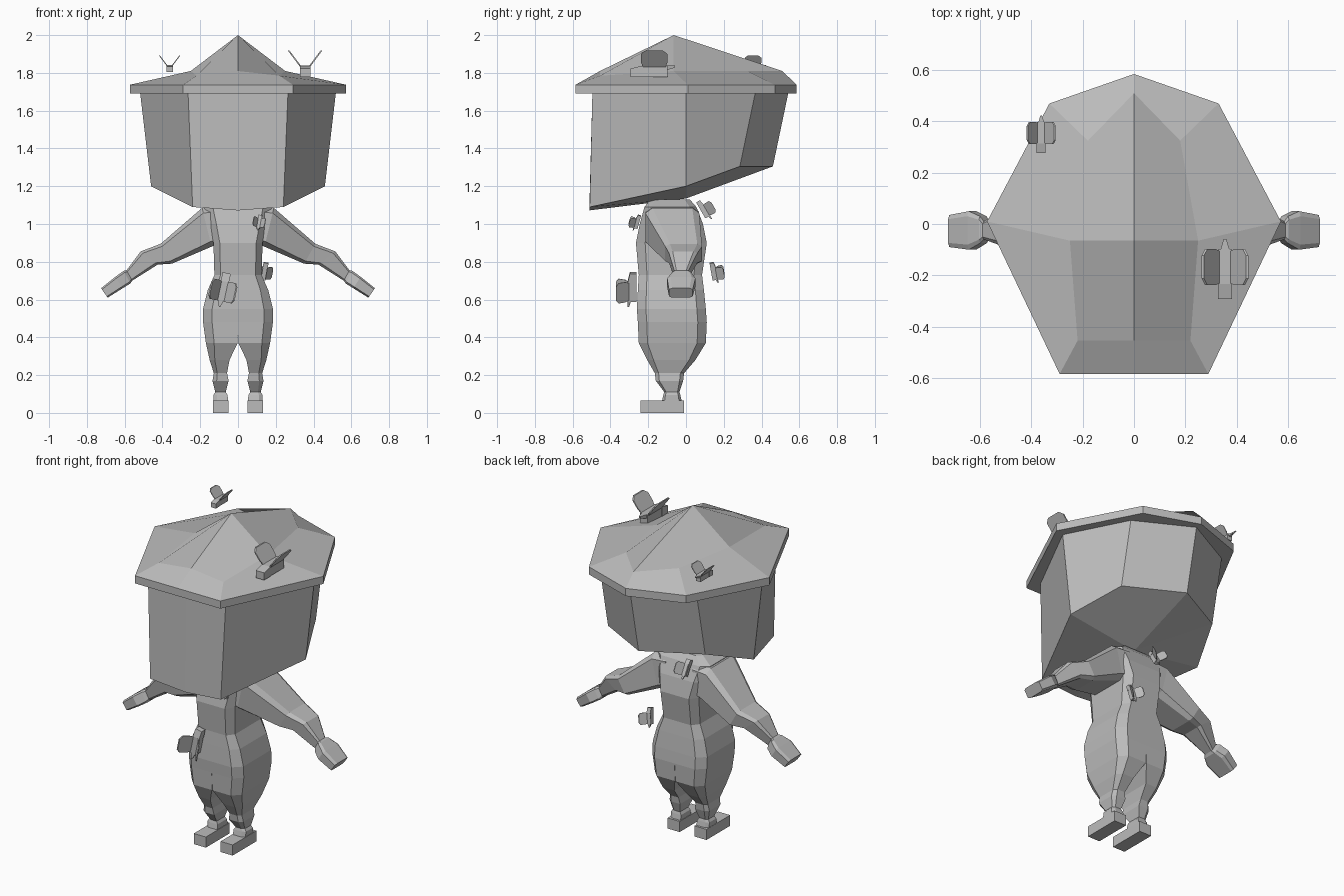
import bpy, bmesh
from math import radians
from mathutils import Matrix, Vector, Euler

cube = bpy.data.objects.get("Cube")
if cube:
    bpy.data.objects.remove(cube, do_unlink=True)

GREY = (0.5, 0.5, 0.5, 1.0)
mat = bpy.data.materials.new("plain grey")
mat.use_nodes = True
mat.diffuse_color = GREY
mat.node_tree.nodes["Principled BSDF"].inputs["Base Color"].default_value = GREY


def add_loft(bm, rings, cap_start=True, cap_end=True):
    """Skin a list of equal-length point rings and return their vertices."""
    loops = [[bm.verts.new(p) for p in ring] for ring in rings]
    n = len(loops[0])
    for a, b in zip(loops, loops[1:]):
        for i in range(n):
            j = (i + 1) % n
            bm.faces.new((a[i], a[j], b[j], b[i]))
    if cap_start:
        bm.faces.new(loops[0])
    if cap_end:
        bm.faces.new(loops[-1])
    return loops


def add_tip(bm, loop, point, step):
    """Close a ring with facets meeting at a point, each spanning some ring edges."""
    tip = bm.verts.new(point)
    for i in range(0, len(loop), step):
        bm.faces.new([tip] + [loop[(i + j) % len(loop)] for j in range(step + 1)])


def finish(name, bm):
    bmesh.ops.recalc_face_normals(bm, faces=bm.faces)
    mesh = bpy.data.meshes.new(name)
    bm.to_mesh(mesh)
    bm.free()
    mesh.materials.append(mat)
    obj = bpy.data.objects.new(name, mesh)
    bpy.context.collection.objects.link(obj)
    return obj


def loft(name, rings):
    bm = bmesh.new()
    add_loft(bm, rings)
    return finish(name, bm)


def mirrored(back, rear, side, corner, front):
    """Symmetric ring from its back point, right-hand points and front point."""
    half = [rear, side, corner]
    return [back] + half + [front] + [(-x, y, z) for x, y, z in reversed(half)]


# Head: faceted block with a keel-shaped underside sloping up to the back
bm = bmesh.new()
head = add_loft(bm, [
    mirrored((0, 0.46, 1.305), (0.33, 0.285, 1.305), (0.46, 0, 1.20),
             (0.24, -0.51, 1.09), (0, -0.512, 1.072)),
    mirrored((0, 0.545, 1.71), (0.33, 0.37, 1.71), (0.52, 0, 1.71),
             (0.265, -0.495, 1.71), (0, -0.495, 1.71)),
], cap_start=False)
add_tip(bm, head[0], (0, 0, 1.135), 1)
finish("head", bm)


# Hat: thin brim, shallow shoulder ring and a four-ridged pointed top
def brim(z):
    return mirrored((0, 0.585, z), (0.33, 0.47, z), (0.573, 0.01, z),
                    (0.29, -0.585, z), (0, -0.585, z))


bm = bmesh.new()
hat = add_loft(bm, [
    brim(1.69), brim(1.737),
    mirrored((0, 0.51, 1.81), (0.18, 0.325, 1.81), (0.25, -0.065, 1.81),
             (0.22, -0.455, 1.785), (0, -0.455, 1.81)),
], cap_end=False)
add_tip(bm, hat[-1], (0, -0.065, 2.0), 2)
finish("hat", bm)

CUT = 0.74  # how far the flat sides reach before the corner is cut


def octagon():
    k = CUT
    return [(1, k), (k, 1), (-k, 1), (-1, k), (-1, -k), (-k, -1), (k, -1), (1, -k)]


# Torso: (z, half width, front, back)
TORSO = [(1.13, 0.11, -0.19, 0.02), (1.09, 0.18, -0.22, 0.055), (1.00, 0.155, -0.245, 0.09),
         (0.90, 0.13, -0.265, 0.11), (0.73, 0.125, -0.25, 0.085), (0.65, 0.16, -0.255, 0.095),
         (0.55, 0.185, -0.26, 0.105), (0.48, 0.185, -0.255, 0.11)]
loft("torso", [[(u * w, (f + b) / 2 + v * (b - f) / 2, z) for u, v in octagon()]
               for z, w, f, b in TORSO])

# Legs: (z, inner, outer, front, back), from hip to ankle
LEG = [(0.48, 0.0, 0.185, -0.255, 0.11), (0.37, 0.002, 0.17, -0.25, 0.105),
       (0.28, 0.045, 0.15, -0.205, 0.05), (0.21, 0.058, 0.128, -0.165, -0.01),
       (0.17, 0.05, 0.135, -0.16, -0.015), (0.11, 0.065, 0.12, -0.115, -0.035),
       (0.095, 0.055, 0.13, -0.12, -0.03), (0.05, 0.052, 0.13, -0.13, -0.02)]
# Arms: (top x, top z, bottom x, bottom z, front, back), from shoulder to fingertips
ARM = [(0.09, 1.09, 0.09, 0.90, -0.215, 0.07), (0.19, 1.085, 0.14, 0.88, -0.215, 0.07),
       (0.41, 0.895, 0.35, 0.79, -0.11, 0.085), (0.515, 0.855, 0.425, 0.785, -0.09, 0.06),
       (0.59, 0.755, 0.56, 0.70, -0.06, 0.01), (0.605, 0.752, 0.57, 0.685, -0.075, 0.03),
       (0.65, 0.72, 0.61, 0.66, -0.10, 0.05), (0.725, 0.66, 0.69, 0.61, -0.09, 0.035)]


def leg_ring(z, inner, outer, front, back, side):
    """Half-octagon ring, flat on the inner side."""
    mid, ry, knee = (front + back) / 2, (back - front) / 2, inner + CUT * (outer - inner)
    half = [(inner, ry), (knee, ry), (outer, CUT * ry)]
    pts = half + [(x, -y) for x, y in reversed(half)]
    return [(side * x, mid + y, z) for x, y in pts]


def arm_ring(tx, tz, bx, bz, front, back, side):
    top, bot = Vector((tx, 0, tz)), Vector((bx, 0, bz))
    mid, up = (top + bot) / 2, (top - bot) / 2
    pts = [mid + up * v + Vector((0, (front + back) / 2 + u * (back - front) / 2, 0))
           for u, v in octagon()]
    return [(p.x * side, p.y, p.z) for p in pts]


for side, label in ((1, "left"), (-1, "right")):
    loft(label + "_arm", [arm_ring(*row, side) for row in ARM])
    loft(label + "_leg", [leg_ring(*row, side) for row in LEG])
    # Foot: flat block pointing forward
    loft(label + "_foot", [[(side * x, y, z) for x, y in
                            ((0.05, -0.24), (0.132, -0.24), (0.132, -0.01), (0.05, -0.01))]
                           for z in (0, 0.065)])


# Butterflies: boxy body, pointed tail and two raised wings
def butterfly(name, place, scale, rot):
    bm = bmesh.new()

    def section(y, w, z0, z1):
        return [(-w, y, z0), (w, y, z0), (w, y, z1), (-w, y, z1)]

    add_loft(bm, [section(-0.125, 0.028, 0, 0.045), section(-0.065, 0.028, 0, 0.06)])
    add_loft(bm, [section(-0.066, 0.025, 0, 0.06), section(0.07, 0.025, 0, 0.06)])
    add_loft(bm, [section(0.06, 0.02, 0.035, 0.06), section(0.11, 0.005, 0.05, 0.06)])
    outline = [(-0.06, 0), (-0.07, 0.3), (-0.07, 0.8), (-0.045, 1),
               (0.045, 1), (0.07, 0.8), (0.07, 0.3), (0.06, 0)]
    for s in (1, -1):
        add_loft(bm, [[(s * (0.016 + 0.066 * t + d), y, 0.052 + 0.088 * t)
                       for y, t in outline] for d in (0, 0.009)])
    obj = finish(name, bm)
    turn = Euler([radians(a) for a in rot]).to_matrix().to_4x4()
    obj.matrix_world = Matrix.Translation(place) @ turn @ Matrix.Scale(scale, 4)


butterfly("hat_butterfly_front", (0.355, -0.168, 1.778), 1.0, (0, 0, 0))
butterfly("hat_butterfly_back", (-0.362, 0.355, 1.805), 0.62, (0, 0, 0))
butterfly("belly_butterfly", (-0.08, -0.262, 0.645), 0.78, (-90, -12, 180))
butterfly("chest_butterfly", (0.11, -0.25, 1.0), 0.37, (-75, -10, 180))
butterfly("floating_butterfly", (0.138, 0.135, 0.735), 0.48, (-80, 10, 0))
butterfly("shoulder_butterfly", (-0.07, 0.085, 1.06), 0.5, (-60, 0, 0))
